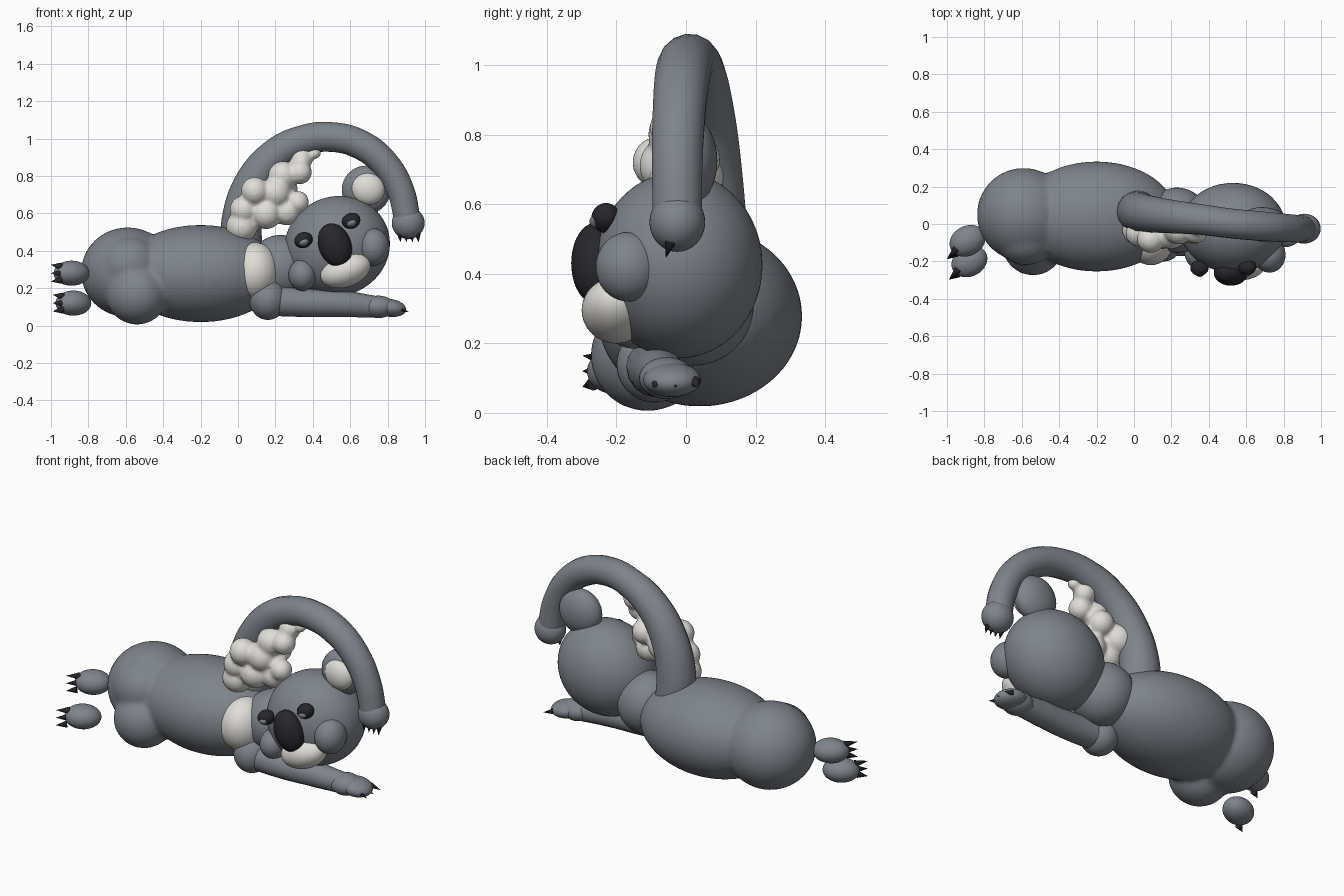
import bpy, math
from mathutils import Vector

if "Cube" in bpy.data.objects:
    bpy.data.objects.remove(bpy.data.objects["Cube"])


def material(name, rgb):
    m = bpy.data.materials.new(name)
    m.diffuse_color = (*rgb, 1)
    m.use_nodes = True
    m.node_tree.nodes["Principled BSDF"].inputs["Base Color"].default_value = m.diffuse_color
    return m


FUR = material("grey_fur", (0.21, 0.23, 0.26))
PALE = material("pale_fur", (0.75, 0.73, 0.69))
DARK = material("dark", (0.02, 0.02, 0.025))


def ball(name, loc, radii, mat=FUR, tilt=0, turn=0, seg=40):
    """Smooth ellipsoid; tilt raises its +x end, turn rotates it about z."""
    bpy.ops.mesh.primitive_uv_sphere_add(segments=seg, ring_count=seg // 2, location=loc)
    o = bpy.context.object
    o.name = name
    o.scale = radii
    o.rotation_euler = (0, -math.radians(tilt), math.radians(turn))
    bpy.ops.object.transform_apply(location=False, rotation=False, scale=True)
    bpy.ops.object.shade_smooth()
    o.data.materials.append(mat)
    return o


def fuse(name, parts, voxel=0.015, steps=6):
    """Merge overlapping balls into one soft skin."""
    bpy.ops.object.select_all(action='DESELECT')
    for p in parts:
        p.select_set(True)
    bpy.context.view_layer.objects.active = parts[0]
    bpy.ops.object.join()
    o = parts[0]
    o.name = name
    r = o.modifiers.new("skin", 'REMESH')
    r.mode = 'VOXEL'
    r.voxel_size = voxel
    r.use_smooth_shade = True
    s = o.modifiers.new("soften", 'SMOOTH')
    s.iterations = steps
    return o


def limb(name, points):
    """Round tapered tube through (x, y, z, radius) points."""
    c = bpy.data.curves.new(name, 'CURVE')
    c.dimensions = '3D'
    c.bevel_depth = 1
    c.bevel_resolution = 6
    c.resolution_u = 6
    c.use_fill_caps = True
    s = c.splines.new('BEZIER')
    s.bezier_points.add(len(points) - 1)
    for bp, (x, y, z, r) in zip(s.bezier_points, points):
        bp.co = (x, y, z)
        bp.radius = r
        bp.handle_left_type = bp.handle_right_type = 'AUTO'
    c.materials.append(FUR)
    o = bpy.data.objects.new(name, c)
    bpy.context.collection.objects.link(o)


def claw(name, base, tip, r=0.016):
    a, b = Vector(base), Vector(tip)
    d = b - a
    bpy.ops.mesh.primitive_cone_add(vertices=12, radius1=r, depth=d.length, location=(a + b) / 2)
    o = bpy.context.object
    o.name = name
    o.rotation_euler = d.to_track_quat('Z', 'Y').to_euler()
    bpy.ops.object.shade_smooth_by_angle()
    o.data.materials.append(DARK)


# Torso, hips and thighs lying along x
fuse("body", [
    ball("torso", (-0.2, 0.04, 0.278), (0.43, 0.295, 0.26)),
    ball("hips", (-0.59, 0.05, 0.285), (0.25, 0.25, 0.24)),
    ball("thigh_low", (-0.54, -0.11, 0.165), (0.165, 0.165, 0.16)),
    ball("thigh_high", (-0.58, -0.06, 0.32), (0.17, 0.16, 0.16)),
])
ball("neck", (0.23, 0.02, 0.31), (0.17, 0.175, 0.175), tilt=15)
ball("chest_patch", (0.09, -0.07, 0.29), (0.13, 0.15, 0.155), PALE)

# Feet with claws
for n, (x, y, z) in (("high", (-0.89, -0.09, 0.28)), ("low", (-0.88, -0.20, 0.12))):
    ball("foot_" + n, (x, y, z), (0.1, 0.08, 0.067), turn=28)
    for i in (-1, 0, 1):
        claw("foot_claw", (x - 0.06, y - 0.055 + 0.012 * i, z + 0.036 * i),
             (x - 0.11, y - 0.098, z + 0.045 * i), 0.02)

# Head, cheeks and muzzle
ball("head", (0.53, -0.02, 0.425), (0.285, 0.24, 0.265), tilt=22, seg=56)
ball("cheek_left", (0.345, -0.15, 0.27), (0.075, 0.09, 0.085))
ball("cheek_right", (0.725, -0.165, 0.42), (0.085, 0.095, 0.1))
ball("muzzle", (0.575, -0.2, 0.295), (0.14, 0.1, 0.088), PALE, tilt=20)
ball("nose", (0.518, -0.26, 0.43), (0.087, 0.07, 0.12), DARK, tilt=20)

# Eyes with heavy lids
for n, x, z, y in (("left", 0.35, 0.457, -0.235), ("right", 0.605, 0.56, -0.23)):
    ball("eye_" + n, (x, y, z), (0.05, 0.042, 0.042), DARK, tilt=22)
    ball("eyelid_" + n, (x + 0.002, y - 0.008, z - 0.01), (0.033, 0.04, 0.024), FUR, tilt=22)

# Ear
ball("ear", (0.685, 0.01, 0.725), (0.13, 0.08, 0.13))
ball("ear_fluff", (0.695, -0.04, 0.73), (0.09, 0.055, 0.085), PALE, tilt=-20)

# Raised arm arching over the head
limb("raised_arm", [(0.02, 0.07, 0.42, 0.11), (0.02, 0.065, 0.56, 0.108), (0.075, 0.055, 0.75, 0.1),
                    (0.2, 0.04, 0.91, 0.09), (0.35, 0.025, 0.99, 0.082), (0.5, 0.005, 1.008, 0.08),
                    (0.66, -0.01, 0.965, 0.08), (0.79, -0.02, 0.86, 0.077),
                    (0.87, -0.025, 0.72, 0.074), (0.905, -0.025, 0.57, 0.072)])
ball("raised_hand", (0.91, -0.025, 0.548), (0.088, 0.08, 0.085))
for i in range(4):
    x = 0.865 + 0.032 * i
    claw("raised_hand_claw", (x, -0.045, 0.49), (x + 0.004, -0.058, 0.445))

# Lower arm stretched along the ground
ball("shoulder", (0.16, -0.09, 0.14), (0.1, 0.11, 0.11))
limb("lower_arm", [(0.12, -0.09, 0.14, 0.085), (0.35, -0.09, 0.122, 0.076), (0.58, -0.075, 0.115, 0.07),
                   (0.74, -0.055, 0.1, 0.058), (0.82, -0.045, 0.097, 0.04)])
ball("wrist", (0.75, -0.055, 0.1), (0.09, 0.08, 0.06))
ball("lower_hand", (0.81, -0.04, 0.095), (0.09, 0.083, 0.048), tilt=-8)
for i in (-1, 0, 1):
    claw("lower_hand_claw", (0.855, -0.03 + 0.055 * i, 0.09), (0.915, -0.03 + 0.065 * i, 0.072))

# Pale underarm fluff
tufts = [(0.02, -0.03, 0.53, 0.085), (0.03, -0.05, 0.62, 0.075), (0.09, -0.08, 0.72, 0.075),
         (0.15, -0.05, 0.6, 0.085), (0.2, -0.05, 0.71, 0.085), (0.26, -0.03, 0.61, 0.075),
         (0.32, -0.05, 0.66, 0.06), (0.24, -0.03, 0.8, 0.08), (0.33, -0.04, 0.82, 0.065),
         (0.34, 0.0, 0.89, 0.06), (0.41, 0.0, 0.925, 0.035), (0.13, 0.02, 0.68, 0.09),
         (0.25, 0.03, 0.73, 0.07)]
fuse("underarm_fluff", [ball("tuft", t[:3], [t[3]] * 3, PALE, seg=20) for t in tufts], 0.012, 2)
